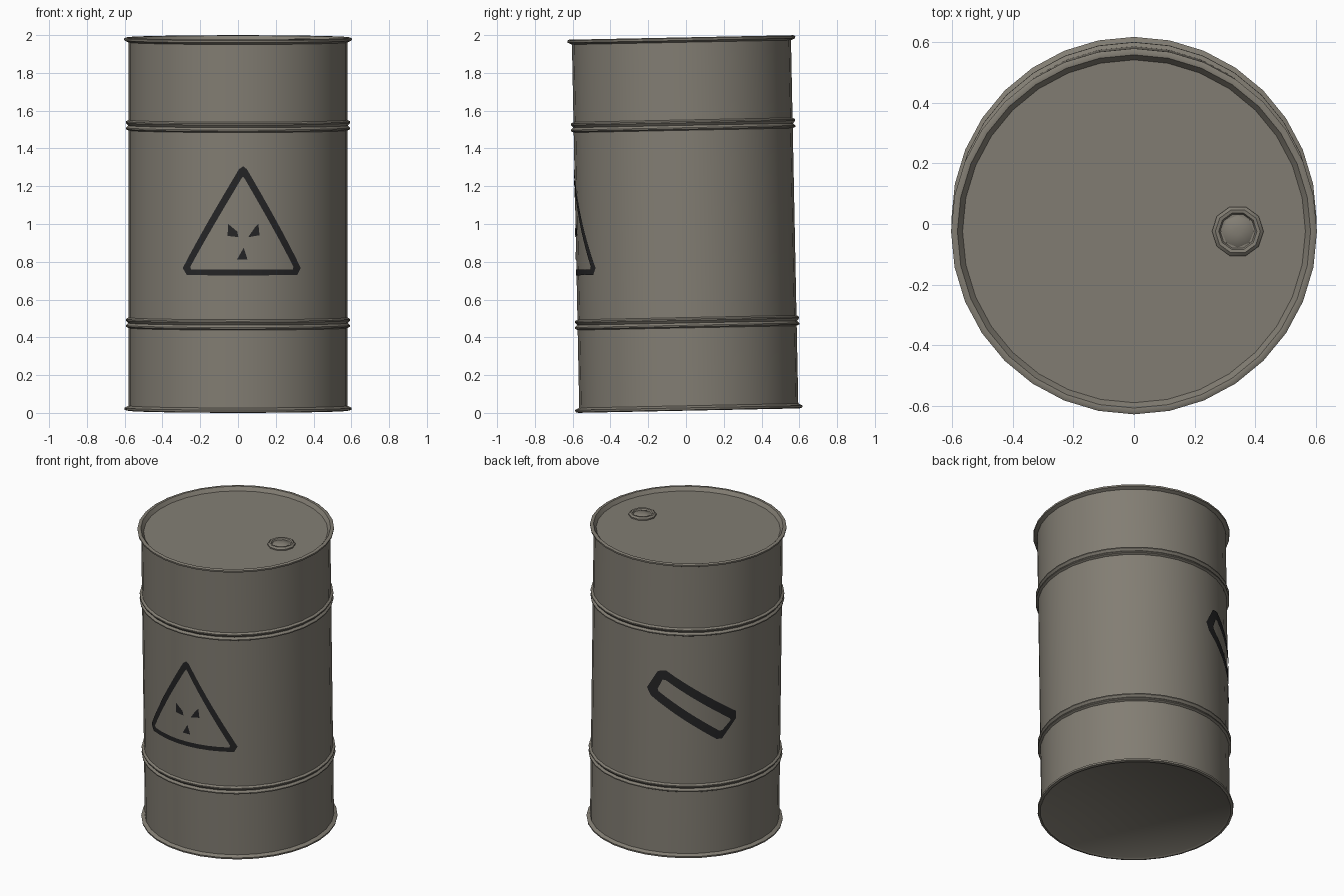
import bpy, bmesh, math
from mathutils import Matrix, Vector

if "Cube" in bpy.data.objects:
    bpy.data.objects.remove(bpy.data.objects["Cube"])

R = 0.58          # body radius
SIDES = 32
# the whole drum leans slightly toward the front
LEAN = Matrix.Translation((0, 0.015, 0.012)) @ Matrix.Rotation(0.02, 4, 'X')


def material(name, rgb):
    m = bpy.data.materials.new(name)
    m.diffuse_color = (*rgb, 1)
    m.use_nodes = True
    m.node_tree.nodes["Principled BSDF"].inputs["Base Color"].default_value = m.diffuse_color
    return m


STEEL = material("grey_steel", (0.225, 0.207, 0.172))
BLACK = material("black_paint", (0.018, 0.018, 0.019))


def finish(name, bm, mat, angle=40):
    bm.transform(LEAN)
    me = bpy.data.meshes.new(name)
    bm.to_mesh(me)
    bm.free()
    me.materials.append(mat)
    ob = bpy.data.objects.new(name, me)
    bpy.context.collection.objects.link(ob)
    bpy.ops.object.select_all(action='DESELECT')
    ob.select_set(True)
    bpy.context.view_layer.objects.active = ob
    bpy.ops.object.shade_smooth_by_angle(angle=math.radians(angle))
    return ob


def lathe(name, profile, sides, mat, center=(0, 0), angle=40):
    """Turn an (r, z) profile around z; the open ends are capped."""
    bm = bmesh.new()
    rings = []
    for r, z in profile:
        rings.append([bm.verts.new((center[0] + r * math.cos(2 * math.pi * i / sides),
                                    center[1] + r * math.sin(2 * math.pi * i / sides), z))
                      for i in range(sides)])
    for a, b in zip(rings, rings[1:]):
        for i in range(sides):
            j = (i + 1) % sides
            bm.faces.new((a[i], a[j], b[j], b[i]))
    bm.faces.new(rings[0][::-1])
    bm.faces.new(rings[-1])
    return finish(name, bm, mat, angle)


def double_hoop(z):
    """Two rolled ridges around the body."""
    return [(R, z), (R + .014, z + .007), (R + .014, z + .014), (R + .002, z + .026),
            (R + .014, z + .04), (R + .014, z + .047), (R, z + .055)]


# drum body: base, bottom rim, hoops, top rim and recessed lid
body = [(0.575, 0.008), (0.585, 0.0), (0.6, 0.004), (0.602, 0.015), (R, 0.026)]
body += double_hoop(0.438) + double_hoop(1.484)
body += [(R, 1.95), (0.602, 1.96), (0.603, 1.971), (0.594, 1.976),
         (0.582, 1.974), (0.565, 1.95)]
lathe("drum_body", body, SIDES, STEEL)

# filler cap: raised ring with a low domed plug
cap = (0.342, -0.0)
lathe("cap_ring", [(0.085, 1.949), (0.085, 1.958), (0.074, 1.968), (0.063, 1.966), (0.058, 1.957)],
      10, STEEL, cap)
lathe("cap_plug", [(0.058, 1.952), (0.05, 1.96), (0.012, 1.965)], 8, STEEL, cap)


def wrap(bm, u, z, azimuth):
    """Place a flat (u, z) point just outside the curved body."""
    a = math.radians(azimuth) + u / R
    return bm.verts.new(((R + .003) * math.cos(a), (R + .003) * math.sin(a), z))


def divide(poly, n):
    pts = [Vector(p) for p in poly]
    return [pts[i].lerp(pts[(i + 1) % len(pts)], k / n) for i in range(len(pts)) for k in range(n)]


def painted_band(name, outer, inner, azimuth):
    """Closed outline between two polygons with matching corners."""
    bm = bmesh.new()
    o = [wrap(bm, *p, azimuth) for p in divide(outer, 8)]
    i = [wrap(bm, *p, azimuth) for p in divide(inner, 8)]
    for k in range(len(o)):
        j = (k + 1) % len(o)
        bm.faces.new((o[k], o[j], i[j], i[k]))
    finish(name, bm, BLACK)


def painted_patch(name, poly, azimuth):
    bm = bmesh.new()
    bm.faces.new([wrap(bm, *p, azimuth) for p in poly])
    finish(name, bm, BLACK)


# warning triangle with clipped corners on the front
FRONT = -90
painted_band("warning_triangle",
             [(-.28, .728), (.33, .728), (.352, .765), (.047, 1.29), (.028, 1.305), (.005, 1.29), (-.305, .765)],
             [(-.255, .758), (.302, .758), (.306, .772), (.034, 1.242), (.027, 1.25), (.019, 1.242), (-.26, .772)],
             FRONT)
# three worn blades inside the triangle
painted_patch("blade_left", [(-.055, .937), (.002, .93), (-.004, .96), (-.052, 1.0)], FRONT)
painted_patch("blade_right", [(.054, .93), (.114, .94), (.108, 1.0), (.088, .98)], FRONT)
painted_patch("blade_bottom", [(-.005, .812), (.05, .812), (.03, .874)], FRONT)

# slanted bar mark on the back left
painted_band("slanted_bar",
             [(-.225, 1.07), (.19, .785), (.225, .785), (.32, .905), (.32, .95), (-.13, 1.25), (-.18, 1.24), (-.25, 1.12)],
             [(-.175, 1.105), (.205, .84), (.225, .84), (.28, .895), (.278, .91), (-.13, 1.185), (-.15, 1.185), (-.18, 1.12)],
             125)
